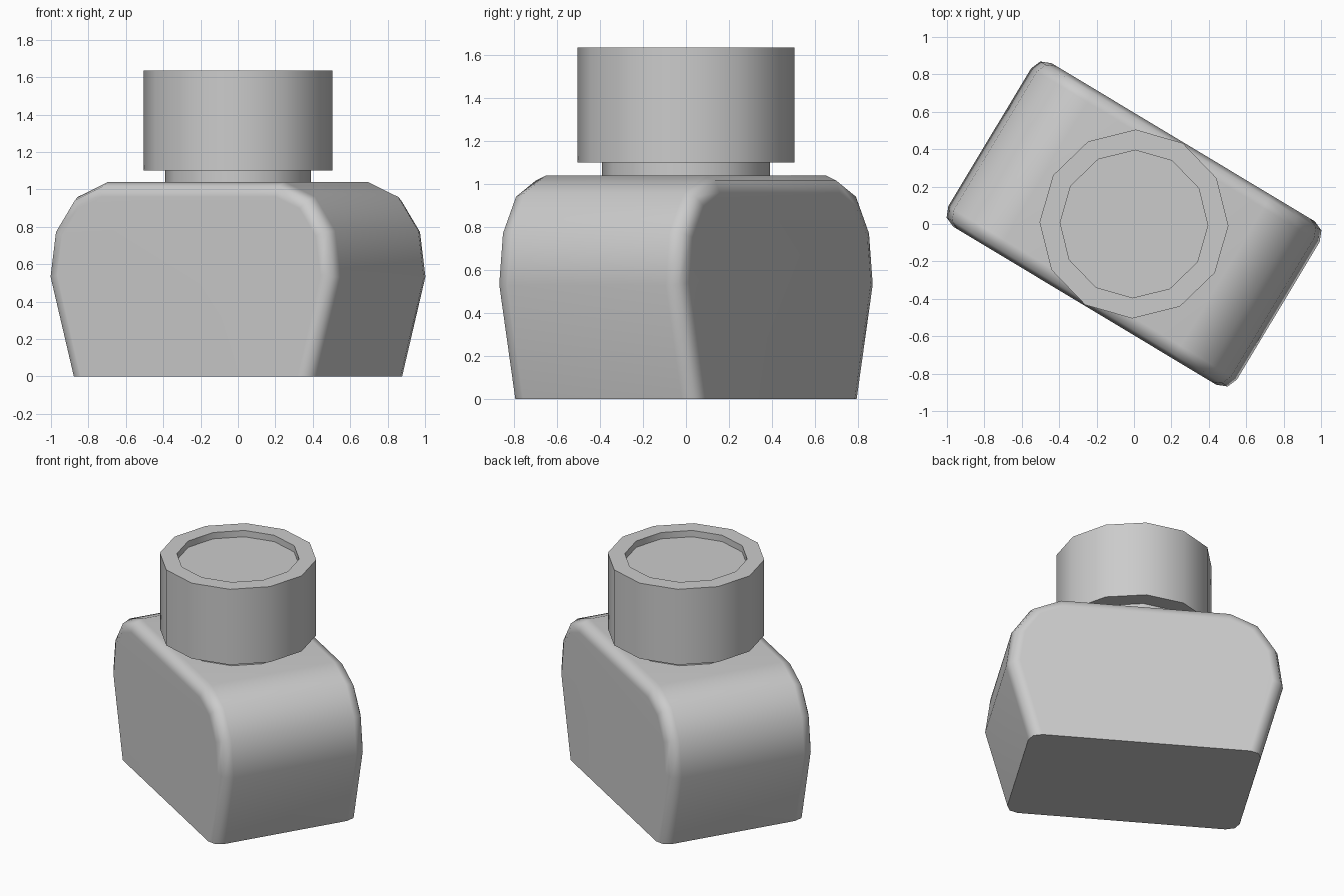
import bpy, bmesh, math
from mathutils import Vector

if "Cube" in bpy.data.objects:
    bpy.data.objects.remove(bpy.data.objects["Cube"])

TURN = math.radians(-31)  # whole bottle is turned about z


def finish(name, bm, angle):
    bmesh.ops.recalc_face_normals(bm, faces=bm.faces)
    me = bpy.data.meshes.new(name)
    bm.to_mesh(me)
    bm.free()
    ob = bpy.data.objects.new(name, me)
    bpy.context.collection.objects.link(ob)
    ob.rotation_euler.z = TURN
    bpy.ops.object.select_all(action='DESELECT')
    ob.select_set(True)
    bpy.context.view_layer.objects.active = ob
    bpy.ops.object.shade_smooth_by_angle(angle=math.radians(angle))
    return ob


def inset(points, d):
    """Shrink the half profile by d, keeping the base on the ground."""
    out = []
    for i, p in enumerate(points):
        a = points[i - 1] if i else p
        b = points[i + 1] if i + 1 < len(points) else Vector((0, p.y))
        t = (b - a).normalized()
        n = Vector((t.y, -t.x))
        if i == 0:
            n = Vector((1, 0))
        out.append(p - n * d)
    return out


# Body: shouldered profile, mirrored and lofted with rounded front/back rims
half = [Vector(p) for p in ((0.755, 0), (0.90, 0.53), (0.865, 0.78),
                            (0.74, 0.96), (0.55, 1.04))]
R = 0.08
steps = [(0.51 - R * (1 - math.sin(a)), R * (1 - math.cos(a)))
         for a in (math.radians(k) for k in (0, 45, 90))]
sections = [(-v, d) for v, d in reversed(steps)] + steps
bm = bmesh.new()
rings = []
for v, d in sections:
    h = inset(half, d)
    loop = h + [Vector((-p.x, p.y)) for p in reversed(h)]
    rings.append([bm.verts.new((p.x, v, p.y)) for p in loop])
n = len(rings[0])
for r0, r1 in zip(rings, rings[1:]):
    for i in range(n - 1):
        bm.faces.new((r0[i], r0[i + 1], r1[i + 1], r1[i]))
bm.faces.new(rings[0])
bm.faces.new(rings[-1])
# flat base
bm.faces.new([r[0] for r in rings] + [r[-1] for r in reversed(rings)])
body = finish("bottle_body", bm, 60)
wn = body.modifiers.new("weighted", 'WEIGHTED_NORMAL')
wn.keep_sharp = True


def lathe(name, profile, sides=12):
    """Spin an (r, z) profile; r = 0 is a pole."""
    bm = bmesh.new()
    vs = [bm.verts.new((r, 0, z)) for r, z in profile]
    es = [bm.edges.new(e) for e in zip(vs, vs[1:])]
    bmesh.ops.spin(bm, geom=vs + es, cent=(0, 0, 0), axis=(0, 0, 1),
                   angle=math.tau, steps=sides, use_duplicate=False)
    bmesh.ops.remove_doubles(bm, verts=bm.verts, dist=1e-4)
    return finish(name, bm, 40)


# Neck
lathe("neck", [(0.39, 1.03), (0.39, 1.12)])

# Cap with a recessed top
lathe("cap", [(0, 1.10), (0.505, 1.10), (0.505, 1.635), (0.395, 1.635),
              (0.395, 1.59), (0, 1.59)])
